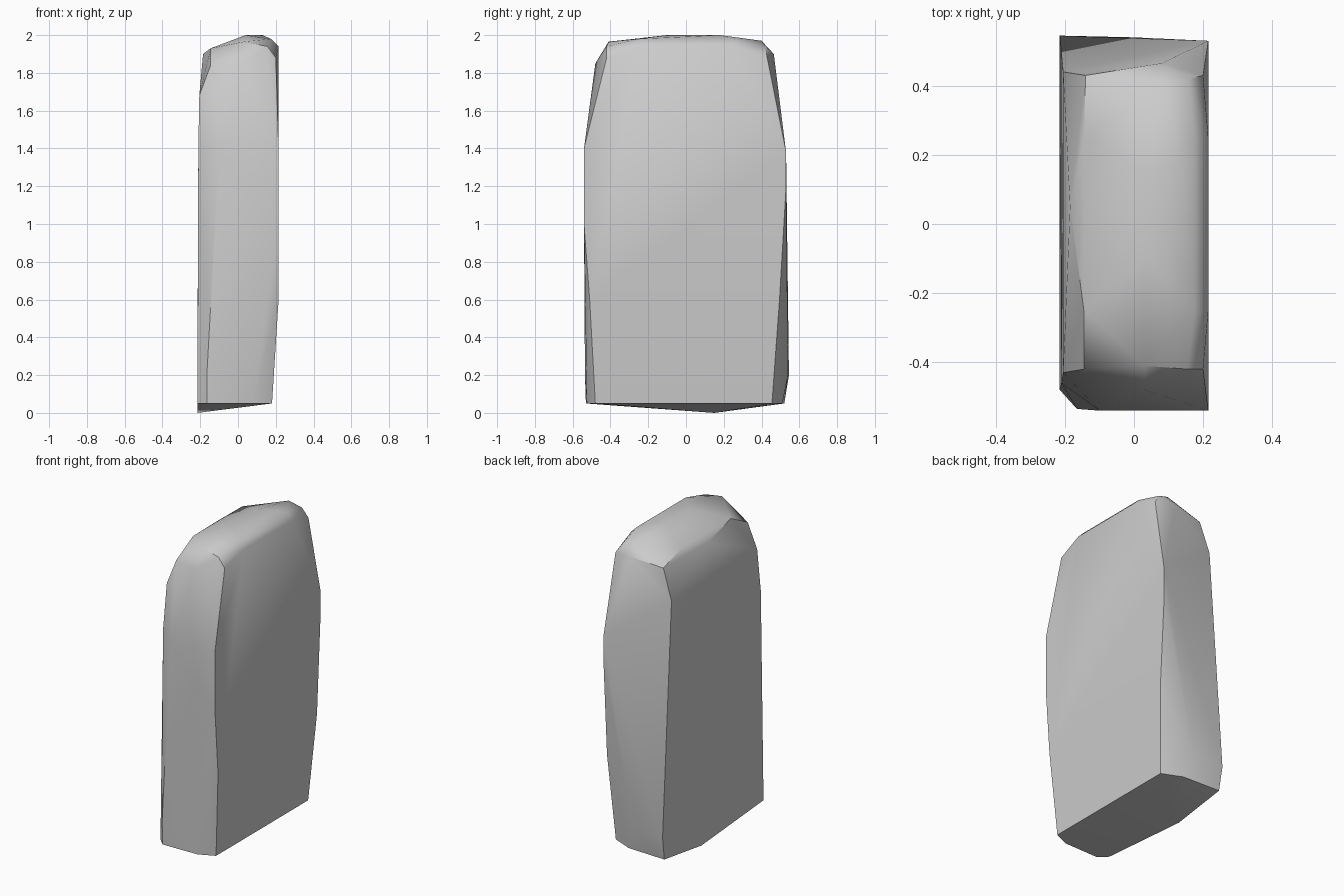
import bpy
import bmesh
import math

# Remove the default cube
cube = bpy.data.objects.get("Cube")
if cube:
    bpy.data.objects.remove(cube, do_unlink=True)


def make_material(name, colour):
    """One flat colour, shown both in the viewport and in a render."""
    material = bpy.data.materials.new(name)
    material.use_nodes = True
    material.diffuse_color = colour
    shader = material.node_tree.nodes["Principled BSDF"]
    shader.inputs["Base Color"].default_value = colour
    return material


def make_hewn_stone(name, corners, material):
    """Wrap a convex faceted skin around the corner points (in hundredths)."""
    bm = bmesh.new()
    for corner in corners:
        bm.verts.new([value / 100 for value in corner])
    hull = bmesh.ops.convex_hull(bm, input=bm.verts)
    unused = set(hull["geom_interior"]) | set(hull["geom_unused"])
    loose = [item for item in unused if isinstance(item, bmesh.types.BMVert)]
    bmesh.ops.delete(bm, geom=loose, context="VERTS")
    bmesh.ops.recalc_face_normals(bm, faces=bm.faces)
    mesh = bpy.data.meshes.new(name)
    bm.to_mesh(mesh)
    bm.free()
    mesh.materials.append(material)
    stone = bpy.data.objects.new(name, mesh)
    bpy.context.collection.objects.link(stone)
    return stone


# Sloping underside with one low point on the right-hand edge
base = [(-21.5, 15, 0), (18, -48, 5), (18, 45.5, 5), (5, 51, 5), (-21, 52, 5),
        (-21.5, -48, 5), (-16.5, -53, 5), (8, -52.5, 5)]

# Broad flat sides with chipped upright edges
body = [(-21.5, 54.5, 20), (0, 54, 20), (-16.5, -53.5, 20),
        (21.5, -51, 60), (21.5, 49.5, 60), (21.5, -54, 100),
        (21.5, 53, 120), (21.5, 53, 138), (21.5, -54, 140),
        (-21, 46, 130), (-21, -46, 140), (-10, -54, 138)]

# Shoulders that taper in below the top
shoulder = [(-20.5, 44, 168), (-20.5, -43, 168), (-14, 43, 187),
            (-14.5, -42, 184), (-18.5, 5, 190), (20, 43, 188),
            (20, -42, 188), (8, 46.5, 190), (3, -48, 185)]

# Gently domed crown
crown = [(21.5, 25, 194), (21.5, -25, 194), (17.5, 25, 198),
         (17.5, -25, 198), (16, 42, 194), (15.5, -42, 194),
         (3, -41, 196.5), (8, 40, 197), (4, 15, 200), (13, 18, 200),
         (4, -10, 200), (-14.5, 25, 193), (-14.5, -25, 193)]

grey = make_material("stone_grey", (0.6, 0.6, 0.6, 1))
slab = make_hewn_stone("stone_slab", base + body + shoulder + crown, grey)

# Soft facets with the strong edges kept crisp
bpy.ops.object.select_all(action="DESELECT")
slab.select_set(True)
bpy.context.view_layer.objects.active = slab
bpy.ops.object.shade_smooth_by_angle(angle=math.radians(35))
